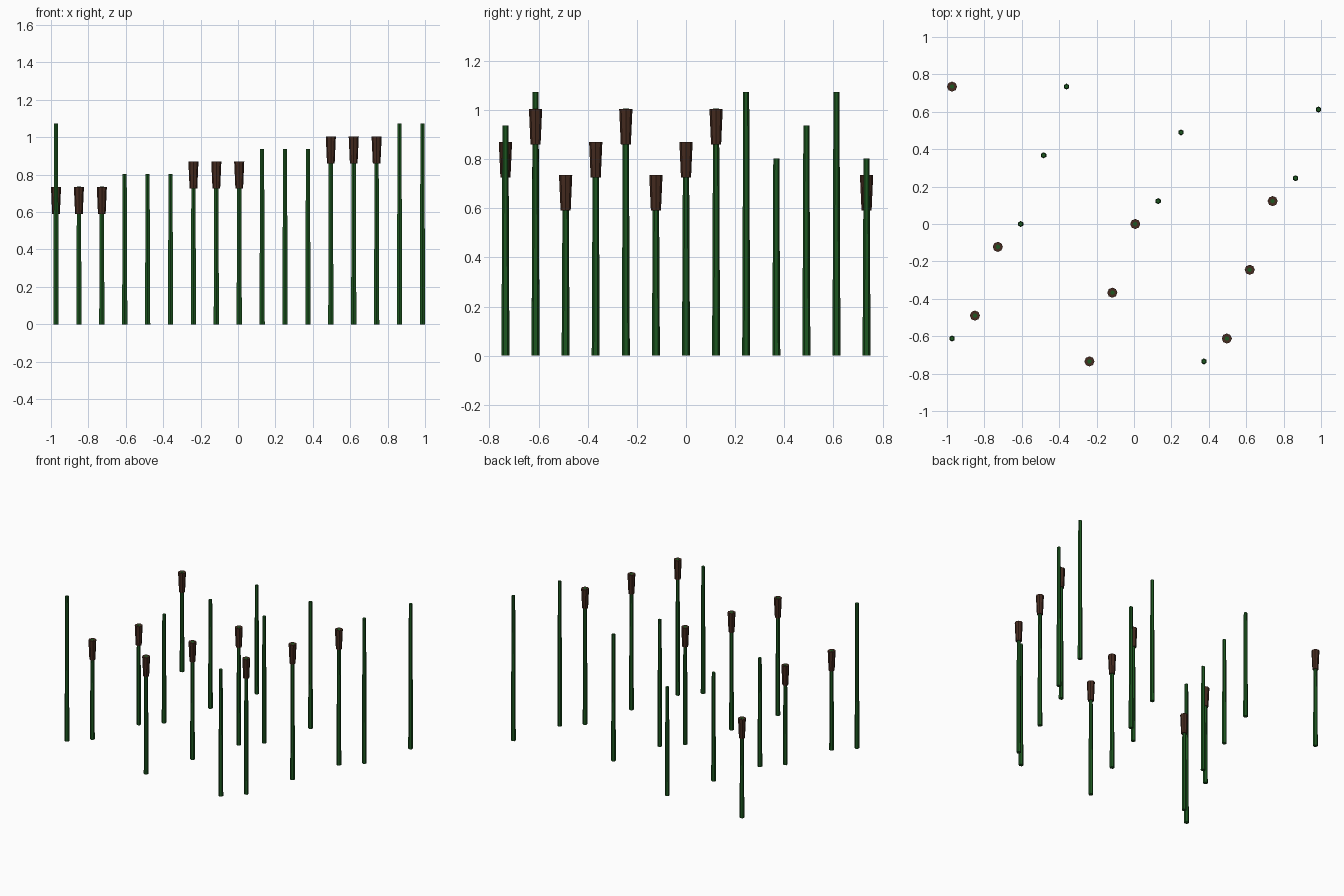
import bpy, bmesh
from mathutils import Matrix

if "Cube" in bpy.data.objects:
    bpy.data.objects.remove(bpy.data.objects["Cube"])

def material(name, rgb):
    m = bpy.data.materials.new(name)
    m.diffuse_color = (*rgb, 1)
    m.use_nodes = True
    m.node_tree.nodes["Principled BSDF"].inputs["Base Color"].default_value = m.diffuse_color
    return m

GREEN = material("stem green", (0.012, 0.095, 0.014))
BROWN = material("seed head brown", (0.06, 0.024, 0.014))
STEP = 0.12244

def tapered(name, mat, sides, r_bottom, r_top, x, y, z0, z1):
    """Flat-sided tapered cylinder from z0 to z1."""
    bm = bmesh.new()
    bmesh.ops.create_cone(bm, cap_ends=True, segments=sides,
                          radius1=r_bottom, radius2=r_top, depth=z1 - z0,
                          matrix=Matrix.Translation((0, 0, (z1 - z0) / 2)))
    me = bpy.data.meshes.new(name)
    bm.to_mesh(me)
    bm.free()
    me.materials.append(mat)
    ob = bpy.data.objects.new(name, me)
    ob.location = (x, y, z0)
    bpy.context.collection.objects.link(ob)

# Reeds on a regular grid: (column, row, height level); even levels carry a seed head
reeds = [(0, 12, 0), (1, 2, 0), (2, 5, 0),
         (3, 6, 1), (4, 9, 1), (5, 12, 1),
         (6, 0, 2), (7, 3, 2), (8, 6, 2),
         (9, 7, 3), (10, 10, 3), (11, 0, 3),
         (12, 1, 4), (13, 4, 4), (14, 7, 4),
         (15, 8, 5), (16, 11, 5), (0, 1, 5)]

for col, row, level in reeds:
    x = -0.973 + STEP * col
    y = STEP * (row - 6)
    top = 0.735 + 0.0674 * level
    # stem runs the full height, its tip just showing in the seed head's top
    tapered("reed_stem", GREEN, 6, 0.0163, 0.0122, x, y, 0, top + 0.0005)
    if level % 2 == 0:
        tapered("seed_head", BROWN, 8, 0.0205, 0.027, x, y, top - 0.145, top)
